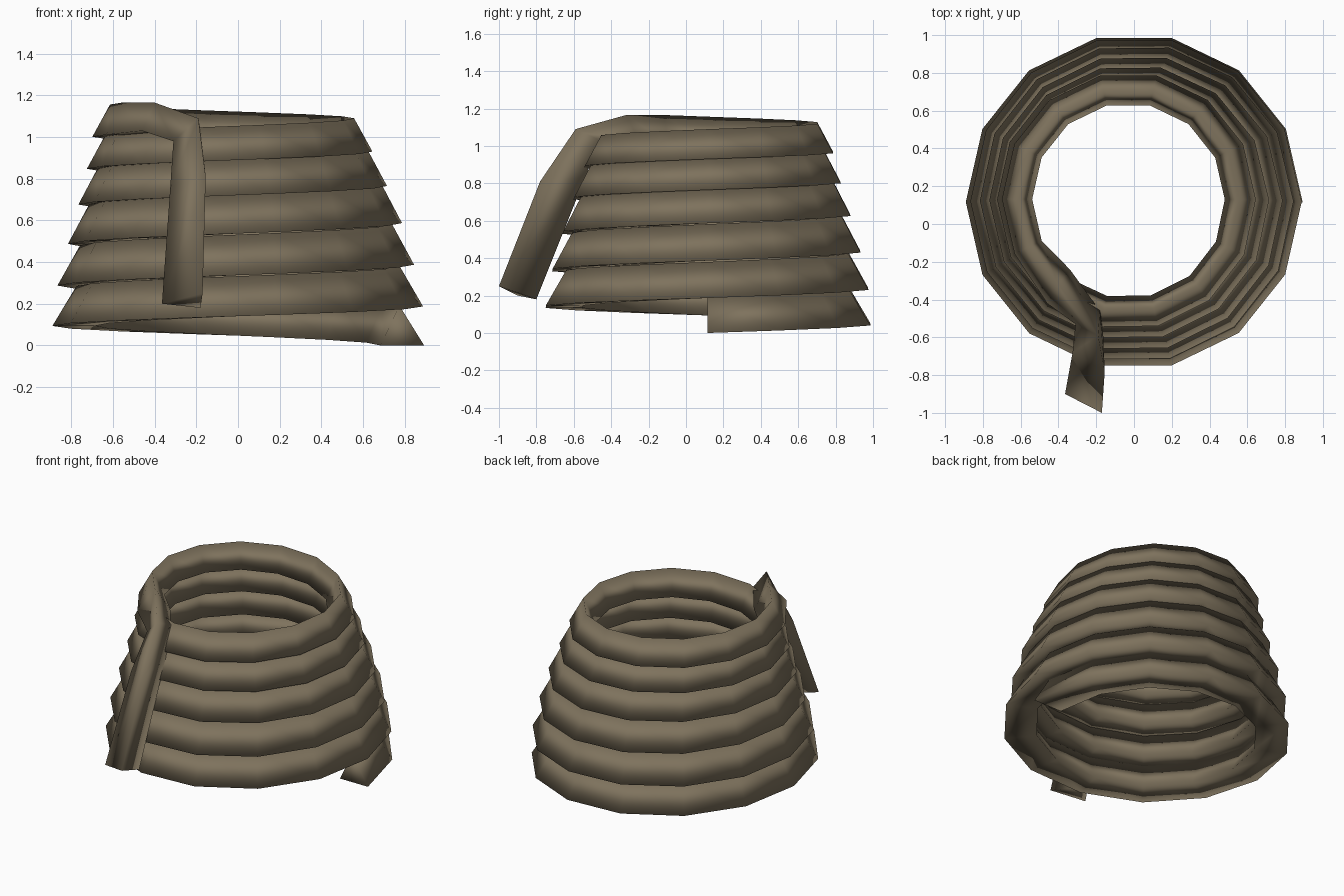
import bpy, bmesh, math

if "Cube" in bpy.data.objects:
    bpy.data.objects.remove(bpy.data.objects["Cube"])

SIDES = 14  # segments per turn

mat = bpy.data.materials.new("dull brown")
mat.diffuse_color = (0.21, 0.17, 0.11, 1)
mat.use_nodes = True
mat.node_tree.nodes["Principled BSDF"].inputs["Base Color"].default_value = mat.diffuse_color


def interp(table, t):
    for (t0, a), (t1, b) in zip(table, table[1:]):
        if t <= t1:
            return a + (b - a) * (t - t0) / (t1 - t0)
    return table[-1][1]


# coil profile along the turns: outer radius and base height
RADIUS = [(0, .893), (1, .888), (2, .845), (3, .787), (4, .73), (5, .675), (5.6, .668)]
HEIGHT = [(0, 0), (1, .187), (2, .387), (3, .587), (4, .765), (5, .93), (5.6, 1.015)]
CX = [(0, 0), (3, 0), (5, -.03), (6, -.03)]
TALL = [(0, .19), (2, .195), (3, .19), (5, .16), (6, .15)]

# triangular sections: apex, outer foot, inner foot
rings = []
for i in range(79):
    t = i / SIDES
    a = 2 * math.pi * t
    r, z, h, cx = (interp(T, t) for T in (RADIUS, HEIGHT, TALL, CX))
    cy = .115 + .003 * t
    f = t / 5.5
    ring = []
    for dr, dz in ((-.118 + .033 * f, h), (0, 0), (-.21 + .05 * f, 0)):
        ring.append((cx + (r + dr) * math.cos(a), cy + (r + dr) * math.sin(a), z + dz))
    rings.append(ring)

# loose end folding over the rim and hanging down the front
rings += [
    [(-.40, -.32, 1.165), (-.46, -.42, 1.03), (-.34, -.24, 1.01)],
    [(-.19, -.59, 1.09), (-.31, -.53, .98), (-.18, -.46, 1.03)],
    [(-.155, -.78, .81), (-.325, -.68, .76), (-.165, -.54, .83)],
    [(-.17, -1.0, .25), (-.365, -.90, .20), (-.18, -.80, .18)],
]

# skin the sections and cap both ends
bm = bmesh.new()
vr = [[bm.verts.new(p) for p in ring] for ring in rings]
for a, b in zip(vr, vr[1:]):
    for k in range(3):
        n = (k + 1) % 3
        bm.faces.new((a[k], a[n], b[n], b[k]))
bm.faces.new(vr[0])
bm.faces.new(vr[-1])
bmesh.ops.recalc_face_normals(bm, faces=bm.faces)
for f in bm.faces:
    f.smooth = True
me = bpy.data.meshes.new("coiled_rope")
bm.to_mesh(me)
bm.free()
me.materials.append(mat)
ob = bpy.data.objects.new("coiled_rope", me)
bpy.context.collection.objects.link(ob)
